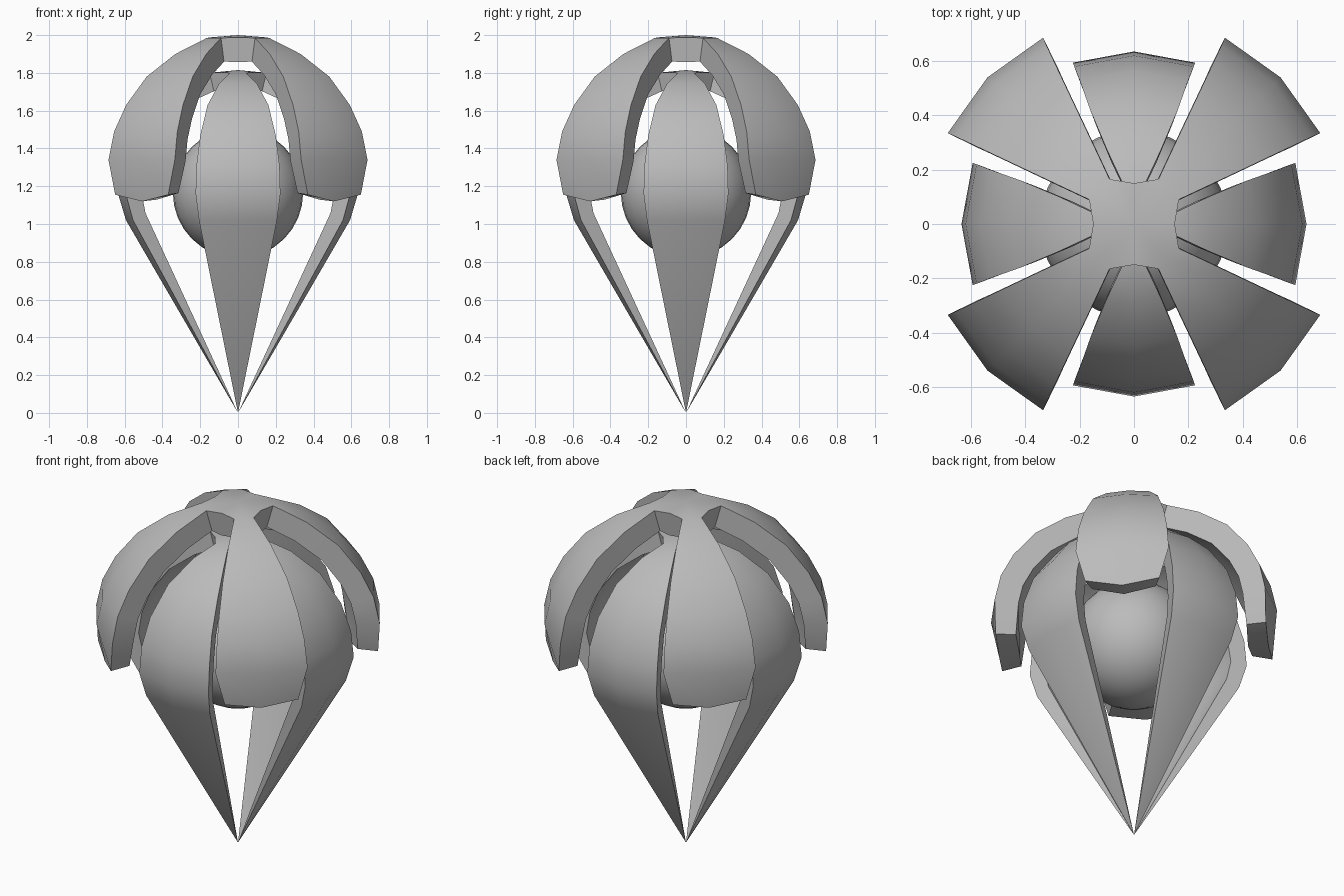
import bpy, bmesh, math
from mathutils import Vector

if "Cube" in bpy.data.objects:
    bpy.data.objects.remove(bpy.data.objects["Cube"])

grey = bpy.data.materials.new("plain grey")
grey.diffuse_color = (0.5, 0.5, 0.5, 1)
grey.use_nodes = True
grey.node_tree.nodes["Principled BSDF"].inputs["Base Color"].default_value = grey.diffuse_color


def finish(ob):
    ob.data.materials.append(grey)
    bpy.ops.object.select_all(action='DESELECT')
    ob.select_set(True)
    bpy.context.view_layer.objects.active = ob
    bpy.ops.object.shade_smooth_by_angle(angle=math.radians(32))


def petal_shell(name, rows, top, start, notch, thick):
    """Four petals joined by a small crown. Row: radius, height, half angle, wall,
    then optional radius and height of the petal's middle line."""
    bm = bmesh.new()

    def point(r, z, deg):
        a = math.radians(deg)
        return bm.verts.new((r * math.cos(a), r * math.sin(a), z))

    # inward normals of the profile
    prof = [Vector((0, top))] + [Vector(r[:2]) for r in rows]
    inward = []
    for i in range(1, len(prof)):
        d = prof[min(i + 1, len(prof) - 1)] - prof[i - 1]
        inward.append(Vector((d.y, -d.x)).normalized())

    outer, inner, twin = [], [], {}

    def pair(r, z, deg, n, t):
        o = point(r, z, deg)
        twin[o] = point(max(r + n.x * t, 0), z + n.y * t, deg)
        return o

    down = Vector((0, -1))
    apex = pair(0, top, 0, down, thick)
    grids, notches = [], []
    for q in range(4):
        mid = start + 90 * q
        grid = []
        for (r, z, half, t, *m), n in zip(rows, inward):
            mr, mz = m if m else (r, z)
            grid.append([pair(r, z, mid - half, n, t), pair(mr, mz, mid, n, t),
                         pair(r, z, mid + half, n, t)])
        grids.append(grid)
        notches.append(pair(notch, rows[0][1] + 0.003, mid + 45, down, thick))

    # outer skin: crown fan and petals
    faces = []
    for q, grid in enumerate(grids):
        a, b, c = grid[0]
        ring = [a, b, c, notches[q], grids[(q + 1) % 4][0][0]]
        faces += [(apex, u, v) for u, v in zip(ring, ring[1:])]
        for up, lo in zip(grid, grid[1:]):
            faces += [(up[k], lo[k], lo[k + 1], up[k + 1]) for k in (0, 1)]
    skin = [bm.faces.new(f) for f in faces]
    rim = [(l.vert, l.link_loop_next.vert) for f in skin for l in f.loops
           if l.edge.is_boundary]

    # inner skin and rim walls
    for f in faces:
        bm.faces.new([twin[v] for v in reversed(f)])
    for u, v in rim:
        bm.faces.new((v, u, twin[u], twin[v]))
    bmesh.ops.remove_doubles(bm, verts=bm.verts, dist=0.0005)
    bmesh.ops.recalc_face_normals(bm, faces=bm.faces)
    me = bpy.data.meshes.new(name)
    bm.to_mesh(me)
    bm.free()
    ob = bpy.data.objects.new(name, me)
    bpy.context.collection.objects.link(ob)
    finish(ob)


# short outer petals on the diagonals
petal_shell("outer_petals", [
    (0.188, 1.985, 16.4, 0.13), (0.372, 1.90, 18.1, 0.13),
    (0.54, 1.78, 18.6, 0.13), (0.66, 1.63, 18.8, 0.13),
    (0.73, 1.49, 18.9, 0.13), (0.763, 1.34, 19.0, 0.13),
    (0.748, 1.155, 15.4, 0.11, 0.718, 1.12)],
    2.0, 45, 0.15, 0.13)

# long inner petals running down to one point
petal_shell("inner_petals", [
    (0.156, 1.80, 15.6, 0.10), (0.29, 1.745, 20.0, 0.10),
    (0.449, 1.63, 21.0, 0.10), (0.565, 1.47, 20.7, 0.10),
    (0.62, 1.31, 20.8, 0.095), (0.635, 1.16, 20.7, 0.09),
    (0.593, 1.02, 20.4, 0.08), (0.0, 0.0, 20.0, 0.0)],
    1.815, 0, 0.125, 0.10)

# round core
bpy.ops.mesh.primitive_uv_sphere_add(segments=32, ring_count=16, radius=0.345,
                                     location=(0, 0, 1.165))
core = bpy.context.object
core.name = "core"
finish(core)
